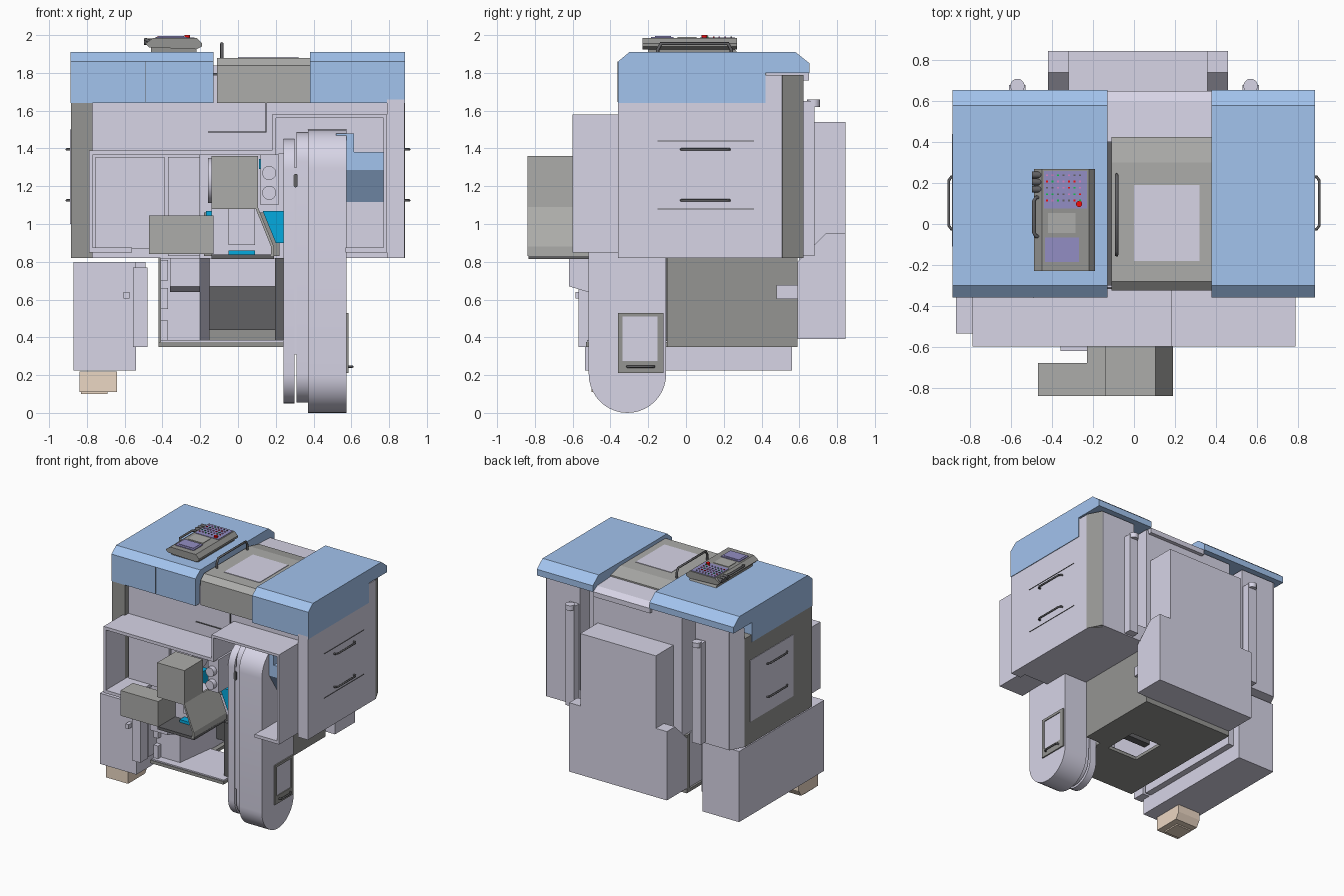
import bpy, bmesh, math, random
from mathutils import Vector

if "Cube" in bpy.data.objects:
    bpy.data.objects.remove(bpy.data.objects["Cube"])

random.seed(4)
mats = {}
COL = dict(lav=(.84, .83, .90), blue=(.63, .76, .93), grey=(.67, .67, .66), mid=(.58, .58, .57),
           dark=(.38, .38, .39), cyan=(.05, .66, .87), beige=(.92, .84, .76), violet=(.57, .55, .76),
           red=(.95, .08, .08), green=(.1, .75, .3), pink=(.85, .5, .75))


def mat(name):
    if name not in mats:
        mats[name] = bpy.data.materials.new(name)
        mats[name].diffuse_color = (*[c ** 2.2 for c in COL[name]], 1)
    return mats[name]


def prism(name, axis, pts, a, b, col='lav', smooth=False):
    """Extrude a closed 2D profile along an axis: x uses (y,z), y uses (x,z), z uses (x,y)."""
    place = {'x': lambda p, t: (t, *p), 'y': lambda p, t: (p[0], t, p[1]), 'z': lambda p, t: (*p, t)}[axis]
    bm = bmesh.new()
    f = bm.faces.new([bm.verts.new(place(p, a)) for p in pts])
    r = bmesh.ops.extrude_face_region(bm, geom=[f])
    d = Vector(place((0, 0), b - a))
    bmesh.ops.translate(bm, vec=d, verts=[v for v in r['geom'] if isinstance(v, bmesh.types.BMVert)])
    bmesh.ops.recalc_face_normals(bm, faces=bm.faces)
    me = bpy.data.meshes.new(name)
    bm.to_mesh(me)
    bm.free()
    ob = bpy.data.objects.new(name, me)
    bpy.context.collection.objects.link(ob)
    me.materials.append(mat(col))
    if smooth:
        bpy.ops.object.select_all(action='DESELECT')
        ob.select_set(True)
        bpy.context.view_layer.objects.active = ob
        bpy.ops.object.shade_smooth_by_angle(angle=math.radians(30))
    return ob


def box(name, x, y, z, col='lav'):
    return prism(name, 'z', [(x[0], y[0]), (x[1], y[0]), (x[1], y[1]), (x[0], y[1])], z[0], z[1], col)


def disc(name, axis, c, r, a, b, col, n=20):
    t = [2 * math.pi * i / n for i in range(n)]
    return prism(name, axis, [(c[0] + r * math.cos(k), c[1] + r * math.sin(k)) for k in t], a, b, col, True)


def stadium(y, z0, z1, r, n=20):
    t = [math.pi * i / n for i in range(n + 1)]
    return [(y + r * math.cos(k), z1 + r * math.sin(k)) for k in t] + \
           [(y - r * math.cos(k), z0 - r * math.sin(k)) for k in t]


def handle(name, p, q, out, r=.007):
    """Bow handle between two points, standing off along vector out."""
    p, q, out = Vector(p), Vector(q), Vector(out)
    e = (q - p).normalized() * .018
    path = [p, p + out * .6, p + out + e, q + out - e, q + out * .6, q]
    cu = bpy.data.curves.new(name, 'CURVE')
    cu.dimensions, cu.bevel_depth, cu.bevel_resolution, cu.use_fill_caps = '3D', r, 2, True
    s = cu.splines.new('POLY')
    s.points.add(len(path) - 1)
    for pt, v in zip(s.points, path):
        pt.co = (*v, 1)
    bpy.context.collection.objects.link(bpy.data.objects.new(name, cu))
    cu.materials.append(mat('dark'))


def cut(ob, x, y, z):
    c = box(ob.name + '_cutter', x, y, z)
    c.hide_render = c.hide_viewport = True
    m = ob.modifiers.new('cut', 'BOOLEAN')
    m.operation, m.object, m.solver = 'DIFFERENCE', c, 'EXACT'


# Main enclosure with chamfered rear corners, work area opening and rear recesses
body = prism('enclosure', 'z', [(-.77, -.31), (.88, -.31), (.88, .51), (.82, .62), (-.82, .62), (-.88, .51), (-.77, .50)],
             .82, 1.79)
cut(body, (-.20, .24), (-.5, .15), (.7, 1.37))
cut(body, (-.52, -.40), (.44, .8), (.7, 1.85))
cut(body, (.40, .52), (.50, .8), (.95, 1.85))
box('left_side_panel', (-.885, -.77), (-.355, .51), (.82, 1.70), 'mid')
box('left_door', (-.889, -.87), (-.11, .44), (1.0, 1.5))
box('right_front_corner', (.79, .881), (-.36, -.30), (.82, 1.66))
for z in (1.08, 1.44):
    box('side_rail', (.878, .884), (-.15, .36), (z - .002, z + .002), 'dark')

# Blue roof caps
cap = [(-.36, 1.64), (-.36, 1.86), (-.30, 1.91), (.58, 1.91), (.655, 1.85), (.655, 1.80), (.42, 1.80), (.42, 1.64)]
prism('left_roof_cap', 'x', cap, -.887, -.13, 'blue')
prism('right_roof_cap', 'x', cap, .38, .885, 'blue')
box('cap_seam', (-.491, -.488), (-.362, -.35), (1.645, 1.86), 'dark')

# Centre sliding cover with window and pull bar
prism('centre_cover', 'x', [(-.325, 1.64), (-.325, 1.84), (-.28, 1.88), (.30, 1.88), (.425, 1.85), (.425, 1.64)],
      -.11, .38, 'grey')
box('cover_window', (0, .32), (-.18, .19), (1.87, 1.884))
handle('cover_handle', (-.085, -.15, 1.875), (-.085, .24, 1.875), (0, 0, .08), .009)
prism('rear_roof', 'x', [(.40, 1.76), (.40, 1.84), (.60, 1.83), (.65, 1.80), (.65, 1.76)], -.13, .38)
box('cover_gap', (-.13, -.11), (-.30, .42), (1.64, 1.80), 'dark')

# Operator panel lying on the left cap
prism('panel_base', 'x', [(-.20, 1.91), (-.20, 1.95), (.24, 1.95), (.27, 1.91)], -.46, -.22, 'mid')
prism('panel_body', 'y', [(-.49, 1.955), (-.47, 1.935), (-.22, 1.925), (-.19, 1.94), (-.19, 1.955), (-.22, 1.985),
                          (-.45, 1.985)], -.23, .27, 'mid')
box('button_field', (-.44, -.23), (.075, .26), (1.98, 1.988), 'violet')
box('keypad', (-.42, -.285), (-.045, .055), (1.98, 1.989), 'grey')
box('screen_frame', (-.435, -.27), (-.185, -.065), (1.98, 1.991), 'violet')
box('screen', (-.42, -.285), (-.165, -.08), (1.985, 1.994), 'violet')
for j in range(5):
    for i in range(7):
        c = random.choice(['green', 'red', 'pink', 'dark', 'dark'])
        x, y = -.425 + i * .027, .115 + j * .031
        box('panel_button', (x - .005, x + .005), (y - .004, y + .004), (1.985, 1.993), c)
disc('stop_button', 'z', (-.268, .098), .015, 1.985, 2.0, 'red')
handle('panel_handle', (-.465, -.06, 1.965), (-.465, .13, 1.965), (-.025, 0, .012), .009)
for y in (.17, .205, .24):
    disc('panel_knob', 'x', (y, 1.965), .017, -.498, -.45, 'dark', 14)

# Side handles
for s in (-1, 1):
    for z in (1.125, 1.395):
        handle('side_handle', (s * .875, -.025, z), (s * .875, .23, z), (s * .031, 0, 0))

# Stepped front surround
for n, x, z in [('left', (-.79, -.77), (.85, 1.39)), ('low_top', (-.79, .20), (1.365, 1.39)),
                ('step', (.18, .20), (1.365, 1.58)), ('high_top', (.18, .79), (1.56, 1.58)),
                ('right', (.77, .79), (.85, 1.58)), ('left_sill', (-.79, -.56), (.85, .875)),
                ('right_sill', (.57, .79), (.85, .875))]:
    box('surround_' + n, x, (-.60, -.30), z)
box('front_door', (-.755, -.39), (-.33, -.30), (.87, 1.355))
box('front_door_inner', (-.37, -.20), (-.325, -.30), (.83, 1.355))
box('front_rail', (-.16, .15), (-.318, -.305), (1.484, 1.49), 'dark')
box('front_rail_post', (.146, .152), (-.318, -.305), (1.485, 1.64), 'dark')
prism('inner_blue_cover', 'x', [(-.30, 1.10), (-.42, 1.285), (-.42, 1.38), (-.30, 1.38)], .55, .77, 'blue')
box('inner_blue_top', (.52, .615), (-.42, -.30), (1.38, 1.48), 'blue')

# Round-ended drive housing with service window
prism('drive_housing', 'x', stadium(-.31, .205, 1.295, .205), .37, .575, 'lav', True)
prism('drive_inner', 'x', stadium(-.31, .21, 1.33, .155), .31, .375, 'lav', True)
prism('drive_cover', 'x', stadium(-.31, .21, 1.29, .16), .24, .298, 'lav', True)
box('drive_web', (.25, .372), (-.465, -.16), (.31, 1.30))
for y, z in [((-.36, -.335), (.21, .53)), ((-.15, -.12), (.21, .53)), ((-.36, -.12), (.51, .53)),
             ((-.36, -.12), (.21, .275))]:
    box('service_window_frame', (.57, .585), y, z, 'mid')
box('service_window', (.57, .579), (-.335, -.15), (.27, .51))
handle('service_handle', (.58, -.31, .245), (.58, -.17, .245), (.025, 0, 0))
prism('drive_port', 'y', stadium(.305, 1.205, 1.255, .011, 8), -.475, -.44, 'dark')

# Parts catcher, sloping guard and conveyor boxes
box('catcher_box', (-.14, .105), (-.84, -.60), (1.08, 1.36), 'grey')
prism('chute_slope', 'y', [(.09, 1.09), (.105, 1.09), (.19, .88), (.19, .83), (.175, .83), (.175, .88)],
      -.84, -.42, 'grey')
prism('chute_back', 'y', [(-.14, .83), (-.14, 1.08), (.10, 1.08), (.18, .88), (.18, .83)], -.62, -.44)
prism('chute_front', 'y', [(-.05, .89), (-.05, 1.08), (.09, 1.08), (.09, .89)], -.63, -.61)
box('outlet_box', (-.47, -.13), (-.84, -.68), (.84, 1.045), 'grey')
box('outlet_link', (-.23, -.13), (-.69, -.57), (.84, 1.045), 'grey')
box('conveyor_tray', (-.14, .19), (-.835, -.44), (.815, .838), 'dark')
box('cyan_catch', (-.05, .09), (-.68, -.60), (.825, .86), 'cyan')
prism('cyan_guard', 'y', [(.13, 1.07), (.24, 1.07), (.24, .90), (.20, .90)], -.42, -.38, 'cyan')
box('cyan_slide', (.11, .17), (-.45, -.2), (1.29, 1.345), 'cyan')
box('cyan_left_guard', (-.17, -.13), (-.45, -.2), (.95, 1.07), 'cyan')

# Tool head next to the catcher
box('tool_head', (.12, .215), (-.56, -.30), (1.10, 1.37))
for z in (1.165, 1.27):
    disc('tool_spindle', 'y', (.165, z), .037, -.60, -.5, 'lav')
disc('main_chuck', 'x', (-.30, 1.23), .12, -.16, -.12, 'lav', 28)
box('slide_block', (-.18, .22), (-.10, .14), (.83, 1.06), 'mid')

# Machine bed: floor, walls, back and inner block
floor = prism('bed_floor', 'z', [(-.42, -.53), (.24, -.53), (.24, -.10), (.37, -.10), (.37, .59), (-.42, .59)],
              .35, .375, 'mid')
cut(floor, (-.12, .15), (-.12, .16), (.3, .5))
box('bed_floor_top', (-.41, .24), (-.525, -.13), (.375, .385))
box('bed_right_wall', (.34, .375), (-.10, .59), (.35, .82), 'mid')
box('bed_front_right', (.195, .24), (-.46, -.08), (.38, .82), 'dark')
prism('bed_left_block', 'z', [(-.41, -.46), (-.20, -.46), (-.15, -.08), (-.15, .55), (-.41, .55)], .38, .82)
box('bed_back_wall', (-.42, .37), (.55, .59), (.35, .82), 'mid')
box('bed_inner_block', (-.15, .195), (-.06, 0), (.44, .67), 'dark')
box('bed_inner_beam', (-.15, .195), (-.08, .02), (.67, .82))
for z in (.38, .55, .70):
    box('bed_bracket', (-.41, -.37), (-.50, -.45), (z, z + .11))
prism('drip_lip', 'x', [(-.62, .82), (-.62, .67), (-.52, .64), (-.40, .80), (-.40, .82)], -.36, -.20)

# Electrical cabinet and its foot
box('cabinet', (-.87, -.54), (-.535, .56), (.225, .80))
box('cabinet_front_box', (-.555, -.48), (-.57, -.47), (.35, .77))
box('cabinet_post', (-.54, -.49), (-.45, .50), (.35, .80))
box('cabinet_latch', (-.605, -.575), (-.585, -.53), (.605, .64))
prism('cabinet_foot', 'x', [(-.50, .22), (-.50, .11), (-.28, .11), (-.25, .16), (-.25, .22)], -.84, -.64, 'beige')
box('foot_pad', (-.83, -.69), (-.47, -.33), (.10, .112), 'beige')

# Rear unit with lower shoulders, posts and corner strips
box('rear_box', (-.32, .36), (.60, .845), (.39, 1.54))
prism('rear_shoulder', 'x', [(.59, .39), (.59, .80), (.68, .89), (.74, .95), (.845, .95), (.845, .39)], -.42, .46)
for s in (-1, 1):
    box('rear_post', (s * .57 - .04, s * .57 + .04), (.61, .68), (.83, 1.65))
    disc('rear_hinge', 'z', (s * .57, .675), .035, 1.62, 1.66, 'lav')
    prism('corner_strip', 'z', [(s * .883, .51), (s * .825, .622), (s * .80, .60), (s * .86, .50)], .82, 1.79,
          'mid' if s > 0 else 'lav')
prism('hose_port', 'y', [(.36, .602), (.40, .602), (.40, .678), (.36, .678)], .48, .60)

for m in bpy.data.materials:
    if m.users and not m.is_grease_pencil:
        m.use_nodes = True
        m.node_tree.nodes["Principled BSDF"].inputs["Base Color"].default_value = m.diffuse_color
